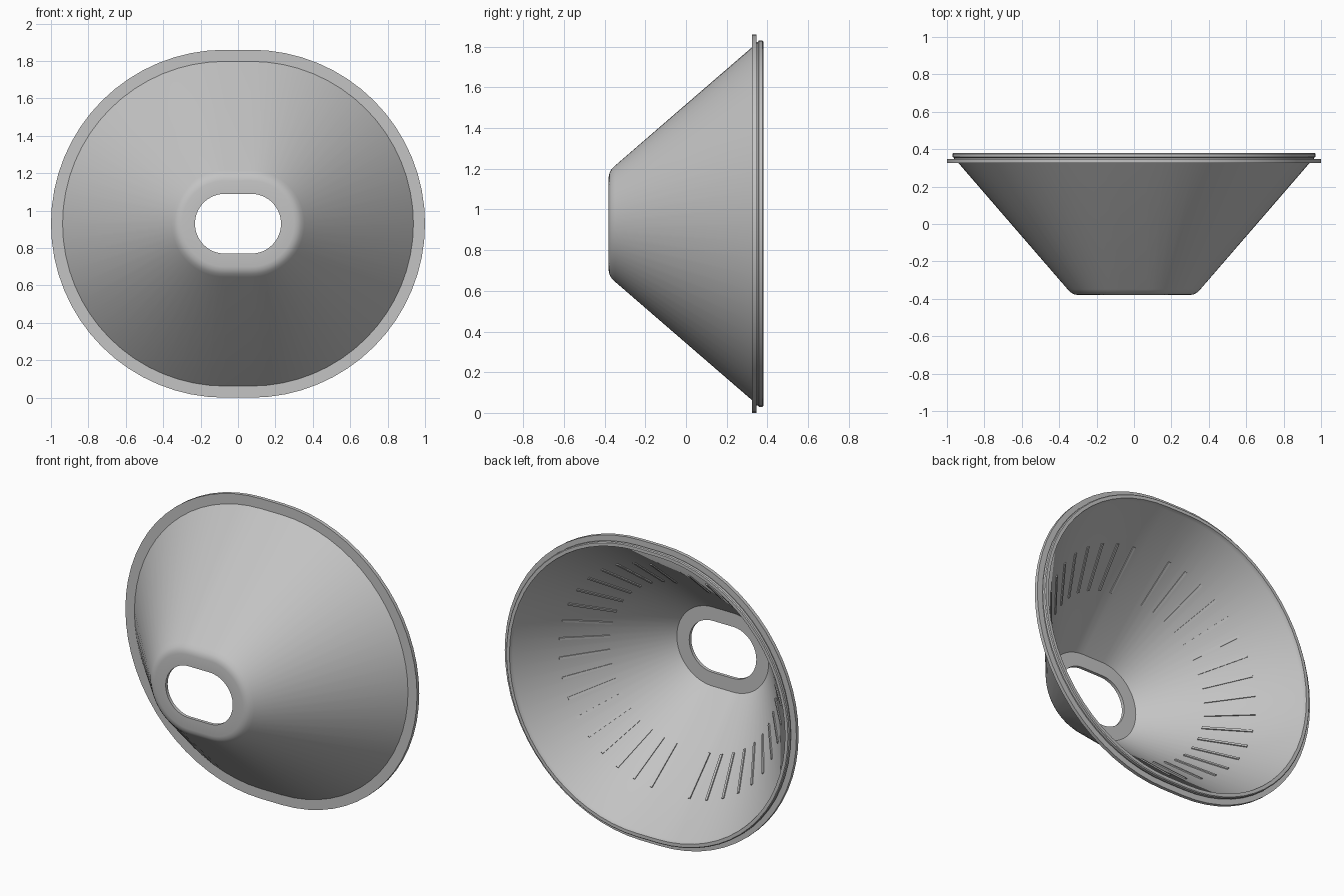
import bpy, bmesh
from math import sin, cos, pi, radians
from mathutils import Vector, Matrix

if "Cube" in bpy.data.objects:
    bpy.data.objects.remove(bpy.data.objects["Cube"], do_unlink=True)

MID_Z = 0.93      # height of the cone axis
STRETCH = 0.07    # half length of the straight sides
ARC = 32          # segments in each half circle

grey = bpy.data.materials.new("light grey")
grey.use_nodes = True
colour = (0.55, 0.55, 0.55, 1)
grey.diffuse_color = colour
grey.node_tree.nodes["Principled BSDF"].inputs["Base Color"].default_value = colour


def finish(bm, name, smooth):
    bmesh.ops.recalc_face_normals(bm, faces=bm.faces)
    mesh = bpy.data.meshes.new(name)
    bm.to_mesh(mesh)
    bm.free()
    mesh.materials.append(grey)
    obj = bpy.data.objects.new(name, mesh)
    bpy.context.collection.objects.link(obj)
    if smooth:
        bpy.ops.object.select_all(action="DESELECT")
        obj.select_set(True)
        bpy.context.view_layer.objects.active = obj
        bpy.ops.object.shade_smooth_by_angle(angle=radians(30))
    return obj


def lofted_shell(name, profile):
    """Sweep a closed (radius, depth) section around an oblong path."""
    bm = bmesh.new()
    stations = [(side * STRETCH, -side * pi / 2 * side + (pi if side < 0 else 0) + pi * i / ARC)
                for side in (1, -1) for i in range(ARC + 1)]
    rings = [[bm.verts.new((cx + r * cos(a), y, MID_Z + r * sin(a))) for r, y in profile]
             for cx, a in stations]
    n = len(profile)
    for k, ring in enumerate(rings):
        following = rings[(k + 1) % len(rings)]
        for j in range(n):
            m = (j + 1) % n
            bm.faces.new((ring[j], ring[m], following[m], following[j]))
    return finish(bm, name, True)


# Thin cone with rounded hub, oblong opening, flange and stepped rear lip
inner_hub = Vector((0.245, -0.36))
inner_rim = Vector((0.87, 0.355))
lofted_shell("cone_shell", [
    (0.16, -0.38), (0.23, -0.38), (0.25, -0.376), (0.268, -0.366), (0.285, -0.349),
    (0.868, 0.325), (0.93, 0.325), (0.93, 0.347), (0.893, 0.347), (0.893, 0.354),
    (0.9, 0.358), (0.9, 0.375), (0.895, 0.38), (0.875, 0.38),
    tuple(inner_rim), tuple(inner_hub), (0.16, -0.36)])

# Fine radial ribs on the inner wall
RIBS = 36
slope = (inner_rim - inner_hub).normalized()
middle = inner_hub.lerp(inner_rim, 0.565)
length = (inner_rim - inner_hub).length * 0.31
bm = bmesh.new()
for i in range(RIBS):
    a = 2 * pi * (i + 0.5) / RIBS
    out = Vector((cos(a), 0, sin(a)))
    back = Vector((0, 1, 0))
    along = out * slope.x + back * slope.y
    normal = back * slope.x - out * slope.y
    across = normal.cross(along)
    centre = Vector((STRETCH if cos(a) > 0 else -STRETCH, 0, MID_Z))
    centre += out * middle.x + back * middle.y - normal * 0.002
    frame = Matrix((along, across, normal)).transposed().to_4x4()
    size = Matrix.Diagonal((length, 0.015, 0.018, 1))
    bmesh.ops.create_cube(bm, size=1, matrix=Matrix.Translation(centre) @ frame @ size)
finish(bm, "inner_ribs", False)
